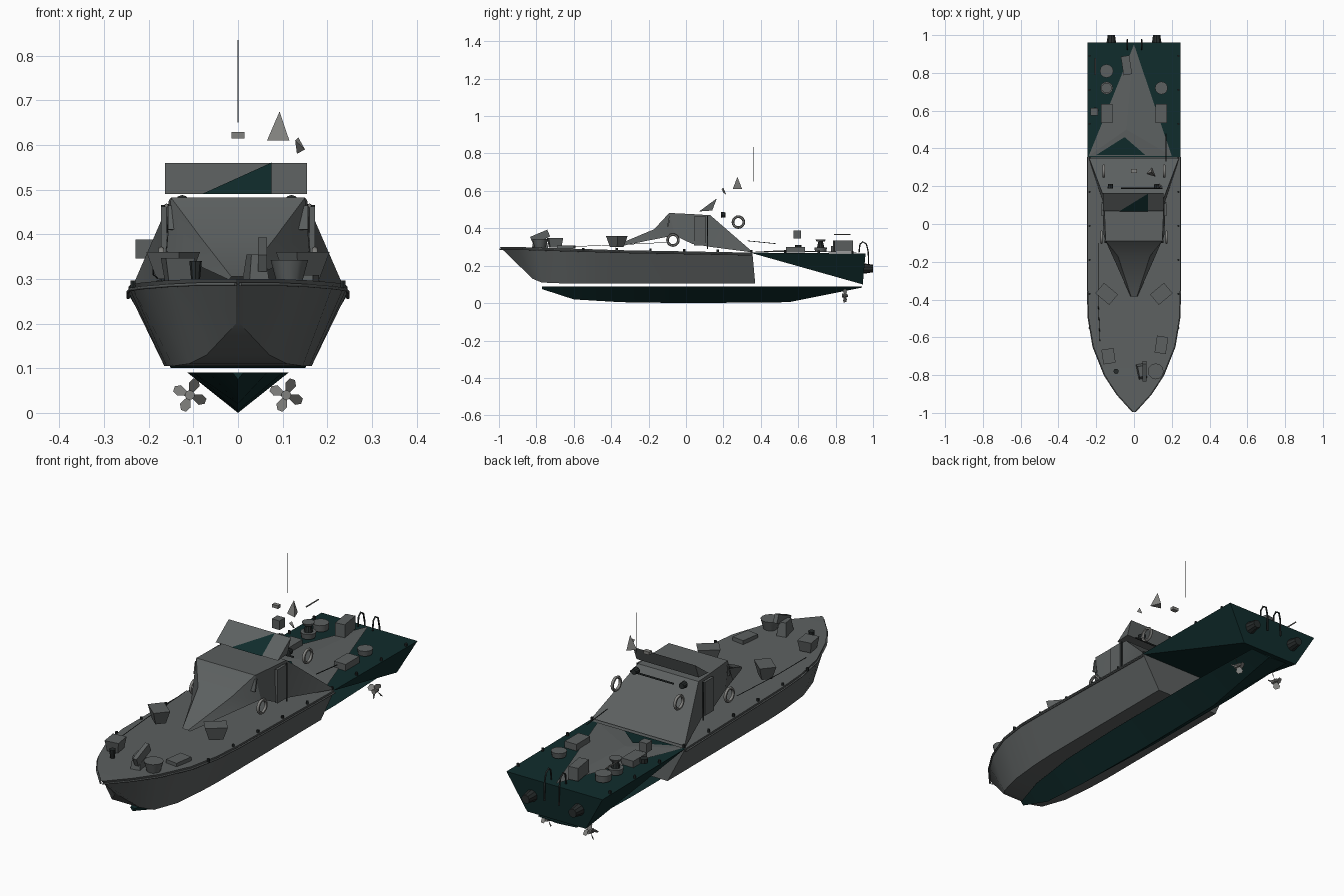
import bpy, bmesh, math
from mathutils import Matrix, Vector

if "Cube" in bpy.data.objects:
    bpy.data.objects.remove(bpy.data.objects["Cube"])

def material(name, r, g, b):
    m = bpy.data.materials.new(name)
    m.diffuse_color = (r, g, b, 1)
    m.use_nodes = True
    m.node_tree.nodes["Principled BSDF"].inputs["Base Color"].default_value = m.diffuse_color
    return m

GREY = material("hull grey", 0.108, 0.118, 0.118)
TEAL = material("dark teal", 0.005, 0.025, 0.025)
METAL = material("light metal grey", 0.22, 0.22, 0.21)
BLACK = material("fitting black", 0.02, 0.025, 0.025)

def make(name, verts, faces, mat, smooth=None):
    me = bpy.data.meshes.new(name)
    me.from_pydata(verts, [], faces)
    bm = bmesh.new()
    bm.from_mesh(me)
    bmesh.ops.recalc_face_normals(bm, faces=bm.faces)
    bm.to_mesh(me)
    bm.free()
    me.materials.append(mat)
    ob = bpy.data.objects.new(name, me)
    bpy.context.collection.objects.link(ob)
    if smooth:
        finish(ob, smooth)
    return ob

def finish(ob, angle=35):
    bpy.ops.object.select_all(action='DESELECT')
    ob.select_set(True)
    bpy.context.view_layer.objects.active = ob
    bpy.ops.object.shade_smooth_by_angle(angle=math.radians(angle))

def loft(name, sections, mat, smooth=25, sides=(0, 1, 2, 3), caps=True):
    """Each section: top (y, half width, z) then bottom (y, half width, z)."""
    v, f = [], []
    for yt, wt, zt, yb, wb, zb in sections:
        v += [(-wt, yt, zt), (wt, yt, zt), (wb, yb, zb), (-wb, yb, zb)]
    for i in range(len(sections) - 1):
        a, b = 4 * i, 4 * i + 4
        f += [(a + k, a + (k + 1) % 4, b + (k + 1) % 4, b + k) for k in sides]
    n = len(v)
    if caps:
        f += [(0, 1, 2, 3), (n - 4, n - 3, n - 2, n - 1)]
    return make(name, v, f, mat, smooth)

def box(name, loc, size, mat, rz=0.0, rx=0.0, flare=1.0):
    """Box with its top face scaled by flare."""
    m = Matrix.Translation(loc) @ Matrix.Rotation(rz, 4, 'Z') @ Matrix.Rotation(rx, 4, 'X')
    v = []
    for z, k in ((-.5, 1), (.5, flare)):
        v += [m @ Vector((x * k * size[0], y * k * size[1], z * size[2]))
              for x, y in ((-.5, -.5), (.5, -.5), (.5, .5), (-.5, .5))]
    f = [(0, 1, 2, 3), (4, 5, 6, 7)] + [(k, (k + 1) % 4, (k + 1) % 4 + 4, k + 4) for k in range(4)]
    return make(name, v, f, mat)

def cyl(name, loc, r1, r2, h, mat, n=12, rot=(0, 0, 0)):
    bpy.ops.mesh.primitive_cone_add(vertices=n, radius1=r1, radius2=r2, depth=h, location=loc, rotation=rot)
    ob = bpy.context.object
    ob.name = name
    ob.data.materials.append(mat)
    finish(ob)
    return ob

def tube(name, pts, r, mat):
    cu = bpy.data.curves.new(name, 'CURVE')
    cu.dimensions = '3D'
    cu.bevel_depth, cu.bevel_resolution = r, 1
    cu.use_fill_caps = True
    sp = cu.splines.new('POLY')
    sp.points.add(len(pts) - 1)
    for p, c in zip(sp.points, pts):
        p.co = (*c, 1)
    ob = bpy.data.objects.new(name, cu)
    bpy.context.collection.objects.link(ob)
    bpy.ops.object.select_all(action='DESELECT')
    ob.select_set(True)
    bpy.context.view_layer.objects.active = ob
    bpy.ops.object.convert(target='MESH')
    ob = bpy.context.object
    ob.data.materials.clear()
    ob.data.materials.append(mat)

# Upper hull with flared bow
hull = [(-.995, .004, .30, -.89, .004, .20), (-.90, .09, .30, -.82, .07, .13),
        (-.80, .155, .297, -.77, .11, .11), (-.65, .215, .292, -.65, .145, .105),
        (-.50, .24, .288, -.50, .16, .105), (-.35, .245, .283, -.38, .165, .105),
        (.355, .245, .270, .37, .165, .105)]
loft("upper_hull", hull, GREY)

# Stern wedge and the grey panel on its deck
loft("stern_hull", [(.355, .245, .27, .36, .24, .265), (.96, .245, .265, .945, .15, .10)], TEAL)
make("stern_deck_panel", [(-.24, .36, .274), (.20, .36, .274), (.0, .95, .271),
                          (-.04, .50, .282)], [(0, 1, 3), (1, 2, 3), (2, 0, 3)], GREY)
make("stern_deck_patch", [(-.2, .365, .276), (.06, .365, .276), (-.05, .46, .285)], [(0, 1, 2)], TEAL)

# Lower hull: V-shaped keel below the waterline gap
keel = [(-.77, .012, .075), (-.6, .065, .02), (-.35, .1, .005), (0, .113, 0),
        (.55, .113, .005), (.94, .10, .083)]
kv, kf = [], []
for y, w, z in keel:
    kv += [(-w, y, .09), (w, y, .09), (0, y, z)]
for i in range(len(keel) - 1):
    kf += [(3 * i + k, 3 * i + (k + 1) % 3, 3 * i + 3 + (k + 1) % 3, 3 * i + 3 + k) for k in range(3)]
kf += [(0, 1, 2), (15, 16, 17)]
make("lower_hull", kv, kf, TEAL, 25)

# Cabin shell, open below, with raised faceted nose and a back ramp flaring to the deck edges
loft("cabin", [(-.385, .015, .305, -.38, .02, .298), (-.17, .085, .395, -.20, .10, .335),
               (-.09, .15, .482, -.06, .16, .362), (.03, .155, .476, .03, .165, .318),
               (.13, .155, .47, .12, .165, .302),
               (.35, .238, .279, .35, .24, .272)], GREY, 30, sides=(0, 1, 3), caps=False)

# Tilted roof screen with a teal corner
v = [(x, y, z) for x in (-.163, .155) for y, z in ((.07, .49), (.165, .56), (.14, .495))]
make("roof_screen", v, [(0, 1, 2), (3, 4, 5), (0, 1, 4, 3), (1, 2, 5, 4), (2, 0, 3, 5)], GREY)
make("screen_corner", [(-.08, .066, .4905), (.075, .066, .4905), (.075, .161, .5605)], [(0, 1, 2)], TEAL)
tube("roof_bar", [(-.07, .19, .46), (.15, .19, .46)], .004, BLACK)

for s in (-1, 1):
    # Rub rail and deck-edge cleats
    tube("rub_rail", [(s * (w + .001), y, z - .012) for y, w, z in [h[:3] for h in hull]], .004, GREY)
    for i in range(9):
        y = -.55 + i * .18
        cyl("deck_cleat", (s * .235, y, .288 - .012 * (y + .55)), .006, .006, .016, BLACK, 6)
    # Cabin doors, windows and door posts
    box("cabin_door", (s * .166, .075, .385), (.012, .065, .155), GREY)
    tube("door_post", [(s * .168, .115, .29), (s * .168, .115, .465)], .004, BLACK)
    box("front_window", (s * .122, -.092, .437), (.07, .008, .055), GREY, rx=-.2)
    # Life rings
    for x, y, z in ((.172, -.07, .337), (.16, .28, .433)):
        bpy.ops.mesh.primitive_torus_add(location=(s * x, y, z), rotation=(0, math.pi / 2, 0),
            major_radius=.029, minor_radius=.007, major_segments=20, minor_segments=6)
        ring = bpy.context.object
        ring.name = "life_ring"
        ring.data.materials.append(METAL)
        finish(ring, 60)
    # Flared ventilators ahead of the cabin
    box("foredeck_vent", (s * .145, -.37, .33), (.06, .045, .06), GREY, rz=s * .7, flare=1.6)
    # Stern lockers, round hatches and exhaust drums
    box("stern_locker", (s * .145, .585, .285), (.06, .10, .03), GREY)
    cyl("stern_drum", (s * .145, .72, .285), .03, .034, .025, GREY, 12)
    cyl("exhaust_drum", (s * .12, .975, .185), .028, .02, .05, BLACK, 10, (-math.pi / 2, 0, 0))
    # Bow bollards
    cyl("bow_bollard", (s * .095, -.78, .32), .010, .014, .04, BLACK, 8)
    # Propellers: hub and four blades
    c = Vector((s * .108, .85, .04))
    cyl("propeller_hub", c, .011, .007, .03, METAL, 10, (-math.pi / 2, 0, 0))
    pv, pf = [], []
    for k in range(4):
        m = Matrix.Translation(c) @ Matrix.Rotation(k * math.pi / 2 + .35, 4, 'Y')
        pv += [m @ Vector(p) for p in ((-.004, -.006, .006), (.004, .006, .006), (.014, .010, .026),
                                       (.007, .008, .038), (-.005, -.006, .038), (-.011, -.010, .026))]
        pf.append(tuple(range(6 * k, 6 * k + 6)))
    make("propeller_blades", pv, pf, METAL)

# Stern ladder hoops
for x in (-.035, .04):
    tube("ladder_hoop", [(x, .925, .27), (x, .93, .315), (x, .945, .328), (x, .965, .315),
                         (x, .975, .27), (x, .976, .19)], .004, BLACK)

# Foredeck hatch, bow winch and tubs
box("bow_hatch", (.145, -.64, .300), (.06, .09, .018), GREY, rz=-.15)
box("winch_base", (.04, -.78, .325), (.045, .08, .06), GREY, rz=.2, flare=.7)
box("winch_arm", (.055, -.78, .355), (.02, .10, .04), GREY, rx=.4)
cyl("winch_drum", (.115, -.78, .32), .03, .042, .045, GREY, 12)
box("bow_tub", (-.135, -.70, .322), (.05, .06, .05), GREY, rz=.15, flare=1.3)

# Stern deck gear
cyl("stern_capstan_base", (-.145, .72, .305), .024, .012, .05, BLACK, 10)
cyl("stern_capstan_top", (-.145, .72, .335), .022, .028, .012, GREY, 10)
cyl("stern_tub", (-.145, .81, .29), .034, .036, .03, GREY, 12)
box("stern_gear_box", (-.04, .84, .305), (.045, .10, .06), GREY, rz=.15)
tube("boat_hook", [(-.205, .79, .367), (-.205, .88, .367)], .003, METAL)
box("signal_lamp", (-.21, .595, .367), (.04, .04, .042), GREY)
cyl("side_reel", (-.205, .60, .30), .018, .018, .02, BLACK, 8)

# Mast, radar pieces and search lamps above the roof
tube("antenna", [(0, .36, .65), (0, .36, .835)], .0015, BLACK)
make("radar_wedge", [(.065, .265, .61), (.115, .25, .61), (.095, .30, .61), (.093, .275, .675)],
     [(0, 1, 2), (0, 1, 3), (1, 2, 3), (2, 0, 3)], METAL)
make("radar_fin", [(.128, .19, .61), (.15, .20, .59), (.132, .215, .58), (.135, .20, .617)],
     [(0, 1, 2), (0, 1, 3), (1, 2, 3), (2, 0, 3)], METAL)
box("mast_foot", (0, .28, .622), (.03, .02, .014), METAL)
for x in (-.125, .12):
    cyl("search_lamp", (x, .20, .472), .013, .016, .025, BLACK, 10, (math.pi / 2, 0, 0))

# Thin hand lines
tube("hand_line", [(-.19, -.10, .325), (-.19, -.40, .31), (-.18, -.62, .302)], .0015, BLACK)
tube("stern_line", [(.17, .33, .333), (.17, .48, .318)], .002, BLACK)
